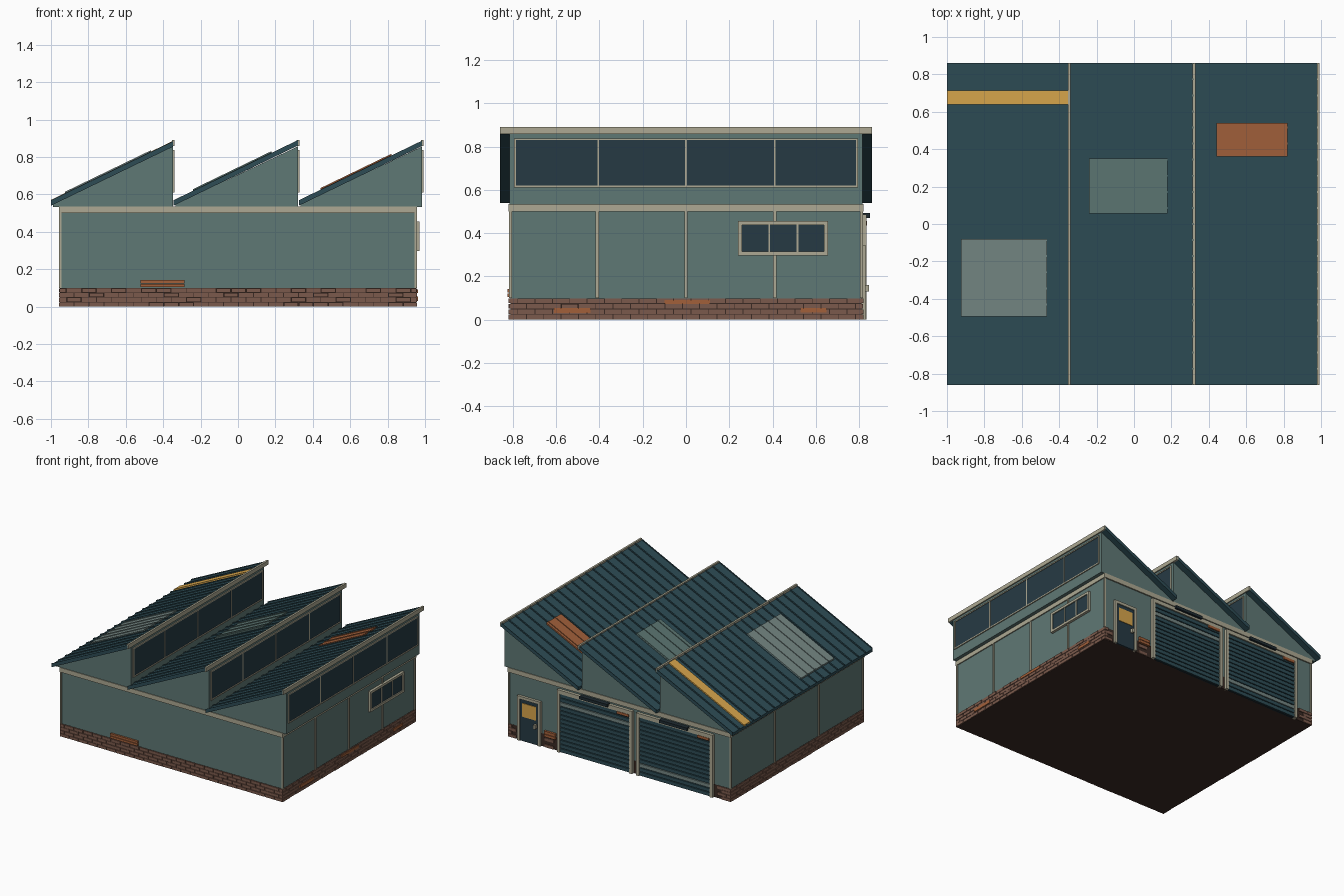
import bpy, bmesh, random
from mathutils import Vector

if "Cube" in bpy.data.objects:
    bpy.data.objects.remove(bpy.data.objects["Cube"])

random.seed(4)


def material(name, code):
    m = bpy.data.materials.new(name)
    lin = [((int(code[i:i + 2], 16) / 255 + 0.055) / 1.055) ** 2.4 for i in (0, 2, 4)]
    m.diffuse_color = (*lin, 1)
    m.use_nodes = True
    m.node_tree.nodes["Principled BSDF"].inputs["Base Color"].default_value = m.diffuse_color
    return m


WALL = material("wall", "5F7875")
ROOF = material("roof", "2D4C55")
TRIM = material("trim", "ADA993")
BRICK = material("brick", "7B5A4C")
ORANGE = material("orange", "A2603A")
YELLOW = material("yellow", "D8A64C")
GLASS = material("glass", "263A44")
PALE = material("pale_sheet", "748683")
PALE2 = material("green_sheet", "5C7672")
MORTAR = material("mortar", "3A2A24")
DARK = material("dark", "1E2A31")


def finish(name, bm, mat):
    bmesh.ops.recalc_face_normals(bm, faces=bm.faces)
    me = bpy.data.meshes.new(name)
    bm.to_mesh(me)
    bm.free()
    me.materials.append(mat)
    ob = bpy.data.objects.new(name, me)
    bpy.context.collection.objects.link(ob)
    return ob


def add_prism(bm, profile, y0, y1):
    """Extrude an xz profile from y0 to y1."""
    f = bm.faces.new([bm.verts.new((x, y0, z)) for x, z in profile])
    ext = bmesh.ops.extrude_face_region(bm, geom=[f])
    vs = [v for v in ext["geom"] if isinstance(v, bmesh.types.BMVert)]
    bmesh.ops.translate(bm, verts=vs, vec=Vector((0, y1 - y0, 0)))


def prisms(name, mat, items):
    bm = bmesh.new()
    for profile, y0, y1 in items:
        add_prism(bm, profile, y0, y1)
    return finish(name, bm, mat)


def boxes(name, mat, items):
    """Each item is x0, x1, y0, y1, z0, z1."""
    return prisms(name, mat, [([(a, e), (b, e), (b, f), (a, f)], c, d)
                              for a, b, c, d, e, f in items])


def frame_x(x0, x1, y0, y1, z0, z1, t):
    """Rectangular frame lying in a plane facing x."""
    return [(x0, x1, y0, y1, z0, z0 + t), (x0, x1, y0, y1, z1 - t, z1),
            (x0, x1, y0, y0 + t, z0 + t, z1 - t), (x0, x1, y1 - t, y1, z0 + t, z1 - t)]


# Main body and trim band
boxes("walls", WALL, [(-0.95, 0.95, -0.81, 0.81, 0.09, 0.52)])
boxes("eaves_band", TRIM, [(-0.958, 0.958, -0.82, 0.82, 0.5, 0.535)])
boxes("floor_plinth", MORTAR, [(-0.951, 0.951, -0.811, 0.811, 0, 0.099)])

# Brick courses around the base, leaving the door openings clear
openings = [(0.66, 0.87), (-0.13, 0.53), (-0.82, -0.15)]
bricks = []
for row in range(4):
    z0, z1 = row * 0.025 + 0.001, row * 0.025 + 0.023
    shift = (row % 2) * 0.04
    for k in range(25):
        a = max(-0.955, -0.955 + k * 0.08 - shift)
        b = min(0.955, -0.959 + (k + 1) * 0.08 - shift)
        if b - a > 0.01:
            d = random.uniform(0, 0.003)
            bricks.append((a, b, -0.817 - d, -0.805, z0, z1))
            if all(b < p or a > q for p, q in openings):
                bricks.append((a, b, 0.805, 0.817 + d, z0, z1))
    for k in range(22):
        a = max(-0.815, -0.815 + k * 0.08 - shift)
        b = min(0.815, -0.819 + (k + 1) * 0.08 - shift)
        if b - a > 0.01:
            d = random.uniform(0, 0.003)
            bricks += [(0.945, 0.955 + d, a, b, z0, z1), (-0.955 - d, -0.945, a, b, z0, z1)]
boxes("base_bricks", BRICK, bricks)
boxes("repair_bricks", ORANGE, [
    (-0.52, -0.285, -0.825, -0.8, 0.105, 0.122), (-0.52, -0.285, -0.825, -0.8, 0.125, 0.142),
    (0.945, 0.962, -0.61, -0.44, 0.03, 0.055), (0.945, 0.962, -0.1, 0.11, 0.072, 0.092),
    (0.945, 0.962, 0.53, 0.65, 0.033, 0.055),
    (0.545, 0.64, 0.8, 0.827, 0.085, 0.105), (0.545, 0.64, 0.8, 0.827, 0.108, 0.13)])

# Wall battens on the two side walls and corners
battens = [(0.945, 0.957, y - 0.007, y + 0.007, 0.1, 0.5) for y in (-0.81, -0.41, 0, 0.41, 0.81)]
battens += [(-0.957, -0.945, y - 0.007, y + 0.007, 0.1, 0.5) for y in (-0.81, -0.27, 0.27, 0.81)]
boxes("wall_battens", TRIM, battens)

# Side window
boxes("side_window_glass", GLASS, [(0.94, 0.962, 0.25, 0.645, 0.31, 0.445)])
boxes("side_window_frame", TRIM, frame_x(0.945, 0.97, 0.24, 0.655, 0.297, 0.455, 0.018)
      + [(0.945, 0.967, y - 0.004, y + 0.004, 0.31, 0.445) for y in (0.385, 0.515)])

# Saw-tooth roof: gables, clerestory glazing, sloped sheets, ribs and ridge caps
RISE, RUN = 0.32, 0.662
STARTS = (-1.0, -0.345, 0.325)
RIBS = [-0.86 + k * 0.086 for k in range(21)]


def slope(i, xa, xb, lo, hi):
    """Slanted strip over tooth i between heights lo and hi above the roof underside."""
    z = lambda x: 0.54 + (x - STARTS[i]) * RISE / RUN
    return [(xa, z(xa) + lo), (xb, z(xb) + lo), (xb, z(xb) + hi), (xa, z(xa) + hi)]


for i, x0 in enumerate(STARTS):
    x1 = (-0.347, 0.32, 0.985)[i]
    n = str(i + 1)
    prisms("gable_" + n, WALL, [([(x0 + 0.01, 0.533), (x1, 0.533), (x1, 0.857), (x0 + 0.01, 0.547)],
                                 -0.815, 0.815)])
    prisms("roof_sheet_" + n, ROOF, [(slope(i, x0, x1, 0, 0.021), -0.86, 0.86)])
    prisms("roof_ribs_" + n, ROOF, [(slope(i, x0, x1, 0.015, 0.029),
                                     max(-0.86, y - 0.005), min(0.86, y + 0.005)) for y in RIBS])
    boxes("ridge_cap_" + n, TRIM, [(x1 - 0.007, x1 + 0.008, -0.86, 0.86, 0.858, 0.89)])
    boxes("clerestory_glass_" + n, GLASS, [(x1 - 0.01, x1 + 0.003, -0.79, 0.79, 0.615, 0.835)])
    boxes("clerestory_frame_" + n, TRIM, frame_x(x1 - 0.01, x1 + 0.008, -0.795, 0.795, 0.61, 0.838, 0.009)
          + [(x1 - 0.01, x1 + 0.007, y - 0.004, y + 0.004, 0.615, 0.835) for y in (-0.405, 0, 0.41)])

# Replacement roof sheets with their own ribs
for name, mat, i, xa, xb, ya, yb in (("pale_roof_patch", PALE, 0, -0.925, -0.465, -0.495, -0.085),
                                     ("green_roof_patch", PALE2, 1, -0.24, 0.18, 0.055, 0.35),
                                     ("orange_roof_patch", ORANGE, 2, 0.44, 0.82, 0.36, 0.54)):
    parts = [(slope(i, xa, xb, 0.018, 0.032), ya, yb)]
    parts += [(slope(i, xa, xb, 0.025, 0.038), y - 0.005, y + 0.005) for y in RIBS if ya < y < yb]
    prisms(name, mat, parts)
prisms("yellow_roof_strip", YELLOW, [(slope(0, -1.0, -0.352, 0.018, 0.031), 0.64, 0.715)])

# Two roller doors on the back wall
for n, (a, b), odd in (("1", (-0.12, 0.525), 11), ("2", (-0.81, -0.155), 2)):
    t = 0.024
    boxes("roller_door_frame_" + n, TRIM, [(a, a + t, 0.8, 0.833, 0, 0.485), (b - t, b, 0.8, 0.833, 0, 0.485),
                                           (a + t, b - t, 0.8, 0.833, 0.455, 0.485)])
    boxes("roller_door_back_" + n, DARK, [(a + t, b - t, 0.8, 0.815, 0, 0.455)])
    h = 0.455 / 14
    slats = [(a + t, b - t, 0.81, 0.826, k * h + 0.003, (k + 1) * h - 0.003) for k in range(14)]
    boxes("roller_door_worn_slat_" + n, PALE, [slats.pop(odd)])
    boxes("roller_door_slats_" + n, ROOF, slats)
    boxes("roller_door_tag_" + n, ORANGE, [(a + 0.03, a + 0.13, 0.815, 0.836, 0.435, 0.455)])
    c = (a + b) / 2
    boxes("door_lamp_" + n, DARK, [(c - 0.12, c + 0.12, 0.815, 0.85, 0.47, 0.492)])

# Personnel door on the back wall
boxes("door_frame", TRIM, [(0.67, 0.692, 0.8, 0.83, 0, 0.345), (0.848, 0.87, 0.8, 0.83, 0, 0.345),
                           (0.692, 0.848, 0.8, 0.83, 0.323, 0.345)])
boxes("door_leaf", GLASS, [(0.692, 0.848, 0.8, 0.822, 0, 0.323)])
boxes("door_window", YELLOW, [(0.71, 0.83, 0.815, 0.827, 0.19, 0.295)])
boxes("door_handle", TRIM, [(0.705, 0.722, 0.82, 0.846, 0.13, 0.16)])
